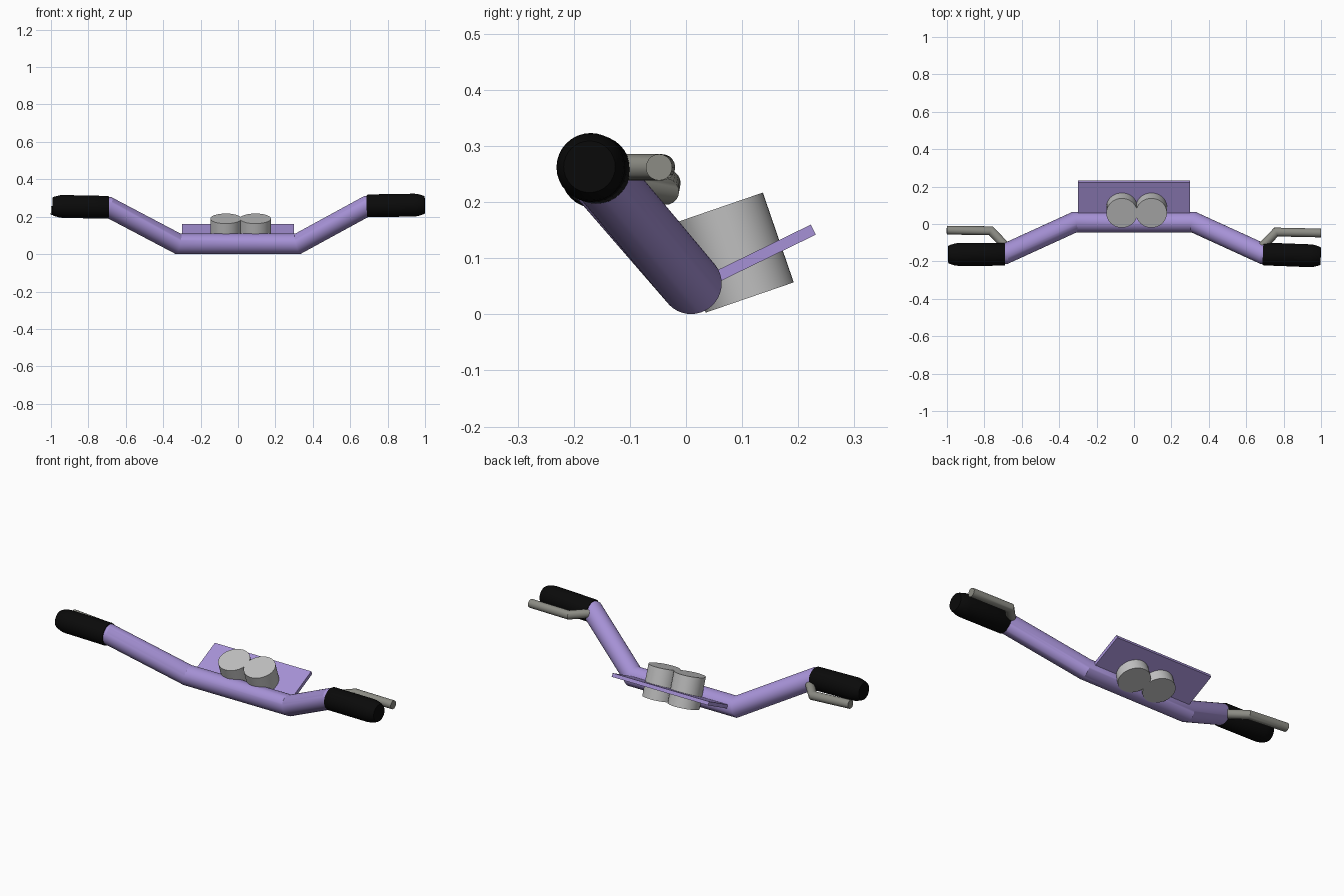
import bpy, bmesh, math
from mathutils import Vector, Matrix

cube = bpy.data.objects.get("Cube")
if cube:
    bpy.data.objects.remove(cube, do_unlink=True)


def material(name, rgb):
    m = bpy.data.materials.new(name)
    m.use_nodes = True
    m.diffuse_color = (*rgb, 1)
    m.node_tree.nodes["Principled BSDF"].inputs["Base Color"].default_value = (*rgb, 1)
    return m


PURPLE = material("lavender paint", (0.38, 0.285, 0.67))
BLACK = material("black rubber", (0.003, 0.003, 0.003))
SILVER = material("light grey metal", (0.53, 0.53, 0.53))
STEEL = material("warm grey metal", (0.26, 0.26, 0.23))


def finish(bm, name, mat):
    bmesh.ops.recalc_face_normals(bm, faces=bm.faces)
    mesh = bpy.data.meshes.new(name)
    bm.to_mesh(mesh)
    bm.free()
    mesh.materials.append(mat)
    obj = bpy.data.objects.new(name, mesh)
    bpy.context.collection.objects.link(obj)
    bpy.ops.object.select_all(action='DESELECT')
    obj.select_set(True)
    bpy.context.view_layer.objects.active = obj
    bpy.ops.object.shade_smooth_by_angle(angle=math.radians(30))
    return obj


def skin(rings, name, mat):
    """Bridge matching rings of points and cap both ends."""
    bm = bmesh.new()
    loops = [[bm.verts.new(p) for p in ring] for ring in rings]
    n = len(loops[0])
    for a, b in zip(loops, loops[1:]):
        for i in range(n):
            j = (i + 1) % n
            bm.faces.new((a[i], a[j], b[j], b[i]))
    bm.faces.new(loops[0])
    bm.faces.new(loops[-1])
    return finish(bm, name, mat)


def circle(center, direction, radius, sides):
    rot = direction.to_track_quat('Z', 'Y')
    return [center + rot @ Vector((radius * math.cos(2 * math.pi * i / sides),
                                   radius * math.sin(2 * math.pi * i / sides), 0))
            for i in range(sides)]


def tube(name, path, radius, mat, sides=32):
    """Round tube along a path, with mitred corners."""
    pts = [Vector(p) for p in path]
    dirs = [(b - a).normalized() for a, b in zip(pts, pts[1:])]
    rings = [circle(pts[0], dirs[0], radius, sides)]
    for k, d in enumerate(dirs):
        nxt = dirs[min(k + 1, len(dirs) - 1)]
        normal = (d + nxt).normalized()
        rings.append([p + d * ((pts[k + 1] - p).dot(normal) / d.dot(normal))
                      for p in rings[-1]])
    return skin(rings, name, mat)


def lathe(name, start, end, profile, mat, sides=32):
    """Turned shape: profile is (fraction along the axis, radius)."""
    a, b = Vector(start), Vector(end)
    d = (b - a).normalized()
    return skin([circle(a.lerp(b, t), d, r, sides) for t, r in profile], name, mat)


# Bent handlebar, whose ends run into the grips
tube("handlebar", [(-0.80, -0.162, 0.253), (-0.69, -0.160, 0.250), (-0.32, 0.009, 0.055),
                   (0.32, 0.009, 0.055), (0.69, -0.160, 0.257), (0.80, -0.163, 0.259)],
     0.0545, PURPLE, 40)

# Rubber grips with tapered outer ends
grip = [(0, 0.058), (0.02, 0.061), (0.82, 0.061), (0.88, 0.059), (0.97, 0.051), (1, 0.046)]
lathe("right_grip", (-0.69, -0.162, 0.250), (-0.993, -0.163, 0.256), grip, BLACK)
lathe("left_grip", (0.69, -0.160, 0.258), (0.998, -0.172, 0.263), grip, BLACK)

# Brake levers
tube("right_lever", [(-0.68, -0.125, 0.232), (-0.765, -0.036, 0.219), (-1.0, -0.033, 0.234)],
     0.0235, STEEL, 20)
tube("left_lever", [(0.68, -0.125, 0.262), (0.76, -0.043, 0.262), (1.0, -0.048, 0.262)],
     0.0235, STEEL, 20)

# Tilted mounting plate behind the bar
bm = bmesh.new()
low, high = Vector((0, 0.03, 0.055)), Vector((0, 0.227, 0.151))
slope = (high - low).normalized()
bmesh.ops.create_cube(bm, size=1, matrix=(
    Matrix.Translation((low + high) / 2)
    @ Matrix.Rotation(math.atan2(slope.z, slope.y), 4, 'X')
    @ Matrix.Diagonal((0.6, (high - low).length, 0.02, 1))))
finish(bm, "mounting_plate", PURPLE)

# Pair of round gauges set through the plate
for name, x in (("right_gauge", -0.065), ("left_gauge", 0.093)):
    lathe(name, (x, 0.1135, 0.030), (x, 0.0585, 0.190),
          [(0, 0.083), (1, 0.083)], SILVER, 40)
